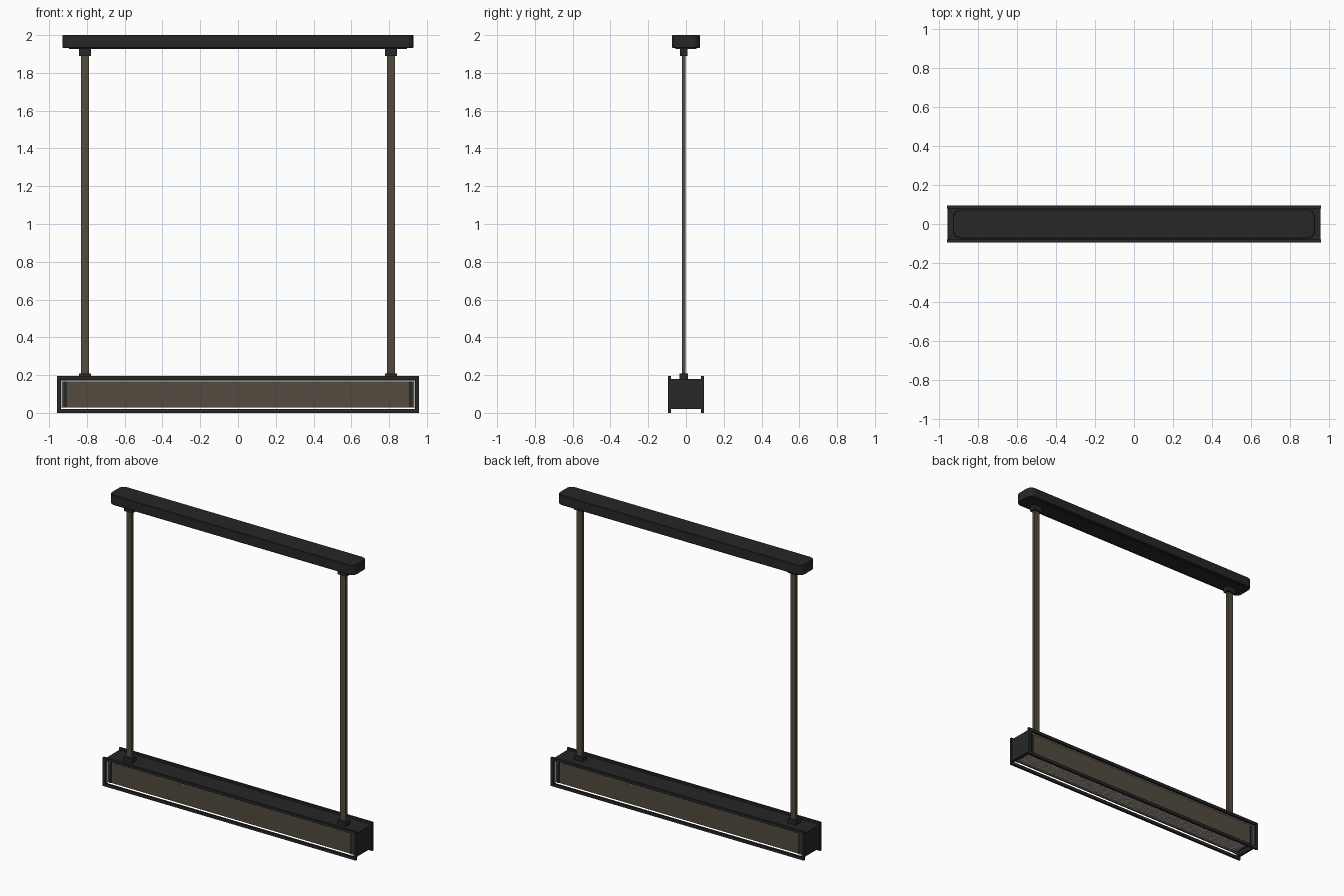
import bpy, bmesh

cube = bpy.data.objects.get("Cube")
if cube:
    bpy.data.objects.remove(cube, do_unlink=True)


def material(name, color):
    m = bpy.data.materials.new(name)
    m.use_nodes = True
    m.diffuse_color = (*color, 1)
    m.node_tree.nodes["Principled BSDF"].inputs["Base Color"].default_value = (*color, 1)
    return m


BLACK = material("matte black", (0.02, 0.02, 0.02))
BRONZE = material("dark bronze", (0.085, 0.07, 0.049))
TRIM = material("pale trim", (0.5, 0.48, 0.45))
LENS = material("lens beige", (0.6, 0.55, 0.46))


def finish(name, bm, mat):
    mesh = bpy.data.meshes.new(name)
    bm.to_mesh(mesh)
    bm.free()
    mesh.materials.append(mat)
    ob = bpy.data.objects.new(name, mesh)
    bpy.context.collection.objects.link(ob)
    return ob


def add_box(bm, x, y, z):
    """Add a box from (min, max) pairs."""
    verts = bmesh.ops.create_cube(bm, size=1)["verts"]
    for v in verts:
        for i, (a, b) in enumerate((x, y, z)):
            v.co[i] = (a + b) / 2 + v.co[i] * (b - a)


def box(name, x, y, z, mat):
    bm = bmesh.new()
    add_box(bm, x, y, z)
    return finish(name, bm, mat)


def around(c, half):
    return (c - half, c + half)


def border(name, half_x, y, z, t, mat):
    """Rectangular frame made of four bars of thickness t."""
    bm = bmesh.new()
    for bar in ((z[0], z[0] + t), (z[1] - t, z[1])):
        add_box(bm, around(0, half_x), y, bar)
    for s in (-1, 1):
        add_box(bm, around(s * (half_x - t / 2), t / 2), y, (z[0] + t, z[1] - t))
    return finish(name, bm, mat)


# Ceiling canopy with rounded vertical corners
bm = bmesh.new()
add_box(bm, around(0, 0.929), around(0, 0.074), (1.932, 2.0))
corners = [e for e in bm.edges if abs(e.verts[0].co.z - e.verts[1].co.z) > 0.01]
bmesh.ops.bevel(bm, geom=corners, offset=0.04, segments=6, profile=0.5, affect='EDGES')
canopy = finish("ceiling_canopy", bm, BLACK)
soft = canopy.modifiers.new("soft edge", 'BEVEL')
soft.width = 0.003
soft.limit_method = 'ANGLE'
box("canopy_base_plate", around(0, 0.895), around(0, 0.055), (1.926, 1.932), BLACK)

# Suspension rods and their couplers
ROD_Y = -0.012
for side, s in (("right", -1), ("left", 1)):
    x = s * 0.81
    box(side + "_rod", around(x, 0.02), around(ROD_Y, 0.01), (0.2, 1.9), BRONZE)
    box(side + "_upper_coupler", around(x, 0.033), around(ROD_Y, 0.02), (1.89, 1.927), BLACK)
    box(side + "_lower_coupler", around(x, 0.033), around(ROD_Y, 0.022), (0.178, 0.208), BLACK)
    # End plate closing the housing
    box(side + "_end_plate", around(s * 0.947, 0.009), around(0, 0.082), (0.02, 0.18), BLACK)

# Housing top
box("housing_top", around(0, 0.945), around(0, 0.082), (0.171, 0.18), BLACK)

# Long sides: outer frame, bronze panel, trim and corner posts
for side, s in (("front", -1), ("back", 1)):
    border(side + "_frame", 0.959, around(s * 0.087, 0.007), (0, 0.195), 0.02, BLACK)
    box(side + "_panel", around(0, 0.938), around(s * 0.074, 0.004), (0.028, 0.171), BRONZE)
    bm = bmesh.new()
    add_box(bm, around(0, 0.938), around(s * 0.08, 0.002), (0.167, 0.171))
    for e in (-1, 1):
        add_box(bm, around(e * 0.935, 0.002), around(s * 0.08, 0.002), (0.028, 0.167))
    finish(side + "_trim", bm, TRIM)
    for end, e in (("right", -1), ("left", 1)):
        box(f"{side}_{end}_post", around(e * 0.914, 0.009), around(s * 0.079, 0.003),
            (0.028, 0.167), BLACK)

# Recessed light tray with a grid of small lenses underneath
box("light_tray", around(0, 0.93), around(0, 0.07), (0.04, 0.05), BRONZE)
bm = bmesh.new()
add_box(bm, around(-0.9, 0.0055), around(-0.06, 0.0055), (0.036, 0.04))
lenses = finish("lens_grid", bm, LENS)
for name, count, step in (("along", 121, (0.015, 0, 0)), ("across", 9, (0, 0.015, 0))):
    arr = lenses.modifiers.new(name, 'ARRAY')
    arr.count = count
    arr.use_relative_offset = False
    arr.use_constant_offset = True
    arr.constant_offset_displace = step
